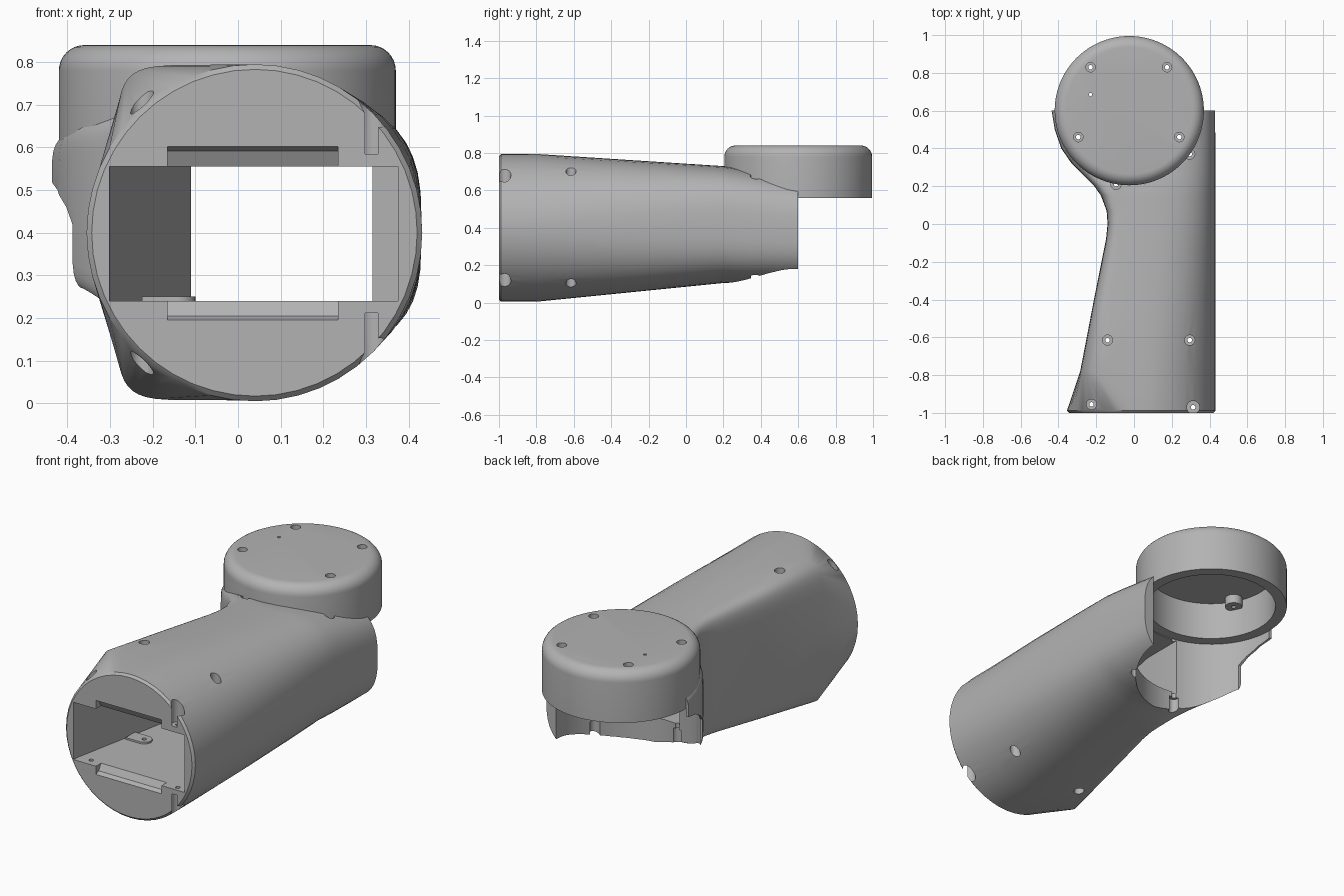
import bpy, bmesh
from math import pi, sin, cos, radians
from mathutils import Matrix

cube = bpy.data.objects.get("Cube")
if cube:
    bpy.data.objects.remove(cube, do_unlink=True)

# Single painted-plastic colour
grey = bpy.data.materials.new("plain_grey")
grey.use_nodes = True
grey.diffuse_color = (0.45, 0.45, 0.45, 1)
grey.node_tree.nodes["Principled BSDF"].inputs["Base Color"].default_value = grey.diffuse_color


def make(name, bm):
    bmesh.ops.recalc_face_normals(bm, faces=bm.faces)
    mesh = bpy.data.meshes.new(name)
    bm.to_mesh(mesh)
    bm.free()
    mesh.materials.append(grey)
    obj = bpy.data.objects.new(name, mesh)
    bpy.context.collection.objects.link(obj)
    return obj


def loft(name, rings):
    """Skin closed rings of equal length and cap both ends."""
    bm = bmesh.new()
    loops = [[bm.verts.new(p) for p in ring] for ring in rings]
    n = len(loops[0])
    for a, b in zip(loops, loops[1:]):
        for i in range(n):
            j = (i + 1) % n
            bm.faces.new((a[i], a[j], b[j], b[i]))
    bm.faces.new(loops[0])
    bm.faces.new(loops[-1])
    return make(name, bm)


def cylinder(name, x, y, z0, z1, r, segments=24):
    bm = bmesh.new()
    bmesh.ops.create_cone(bm, cap_ends=True, segments=segments, radius1=r, radius2=r,
                          depth=z1 - z0, matrix=Matrix.Translation((x, y, (z0 + z1) / 2)))
    return make(name, bm)


def prism_x(name, x0, x1, yz):
    return loft(name, [[(x, y, z) for y, z in yz] for x in (x0, x1)])


def spin(name, profile, x, y, steps=96):
    """Turn a closed (radius, z) profile about a vertical axis."""
    rings = [[(x + r * cos(2 * pi * k / steps), y + r * sin(2 * pi * k / steps), z)
              for k in range(steps)] for r, z in profile]
    return loft(name, rings)


def boolean(obj, tool, operation="DIFFERENCE"):
    mod = obj.modifiers.new("cut", "BOOLEAN")
    mod.operation, mod.solver, mod.object = operation, "EXACT", tool
    bpy.context.view_layer.objects.active = obj
    bpy.ops.object.modifier_apply(modifier=mod.name)
    bpy.data.objects.remove(tool, do_unlink=True)


def smooth(obj, angle=30):
    bpy.ops.object.select_all(action="DESELECT")
    obj.select_set(True)
    bpy.context.view_layer.objects.active = obj
    bpy.ops.object.shade_smooth_by_angle(angle=radians(angle))


def interp(table, t):
    for (a, u), (b, v) in zip(table, table[1:]):
        if t <= b:
            return u + (v - u) * max(0, t - a) / (b - a)
    return table[-1][1]


# Arm body: round front blending to a box-like left side and a waist
AXIS_X, AXIS_Y, MID = -0.025, 0.6, 0.04
left_edge = [(-1, -.343), (-.988, -.355), (-.78, -.285), (-.4, -.212), (-.08, -.148), (0, -.14),
             (.07, -.145), (.15, -.175), (.2, -.21), (.25, -.26), (.32, -.33), (.4, -.385),
             (.5, -.42), (.6, -.437)]
right_edge = [(-1, .42), (-.988, .432), (.6, .43)]
top = [(-1, .783), (-.988, .795), (-.8, .795), (.2, .73), (.6, .67)]
bottom = [(-1, .017), (-.988, .005), (-.8, .005), (.2, .105), (.6, .105)]
left_top = [(.2, .73), (.3, .69), (.6, .65)]
left_bottom = [(.1, .095), (.2, .14), (.3, .2), (.4, .24), (.6, .24)]
left_power = [(-.988, 2), (-.78, 8), (.6, 8)]
right_power = [(-.8, 2), (.3, 3), (.6, 3)]


def section(y, half=24):
    pts = []
    for k in range(2 * half):
        a = -pi / 2 + pi * k / half
        c, s = cos(a), sin(a)
        right = k <= half
        n = interp(right_power if right else left_power, y)
        zt, zb = interp(top, y), interp(bottom, y)
        if not right:
            zt = min(zt, interp(left_top, y)) if y > .2 else zt
            zb = max(zb, interp(left_bottom, y)) if y > .1 else zb
        wide = interp(right_edge, y) - MID if right else MID - interp(left_edge, y)
        sx = abs(c) ** (2 / n) * (1 if right else -1)
        sz = abs(s) ** (2 / n) * (1 if s > 0 else -1)
        pts.append((MID + wide * sx, y, (zt + zb) / 2 + (zt - zb) / 2 * sz))
    return pts


body = loft("arm_body", [section(y) for y, _ in left_edge])

# Round clearance below the joint, and the trimmed lower part of the thin horn
boolean(body, cylinder("joint_clearance", AXIS_X, AXIS_Y, -1, 2, .395, 128))
boolean(body, prism_x("horn_trim", -.6, -.2,
                      [(.41, -.1), (.41, .42), (.45, .46), (.52, .5), (.65, .53), (.65, -.1)]))

# Rectangular channel through the arm
FLOOR, CEILING = .24, .555
channel = [(-1.1, -.305), (-.97, -.3), (-.02, -.11), (.4, -.11)]
boolean(body, loft("channel", [[(x, y, FLOOR), (.375, y, FLOOR), (.375, y, CEILING), (x, y, CEILING)]
                               for y, x in channel]))

# Sloped lead-ins above and below the channel mouth
boolean(body, prism_x("lower_lead_in", -.165, .235,
                      [(-1.1, .195), (-1, .195), (-.975, .205), (-.95, .25), (-1.1, .25)]))
boolean(body, prism_x("upper_lead_in", -.165, .235,
                      [(-1.1, .602), (-1, .602), (-.975, .592), (-.95, .545), (-1.1, .545)]))

# Counterbored screw holes, top and bottom
screws = [(-.225, -.955), (.313, -.97), (-.14, -.615), (.295, -.615), (-.095, .21), (.295, .37)]
for x, y in screws:
    r = .034 if y < -.96 else .027
    boolean(body, cylinder("upper_bore", x, y, .585, 1, r))
    boolean(body, cylinder("lower_bore", x, y, -.2, .212, r))
    boolean(body, cylinder("screw_hole", x, y, -.1, .9, .012, 16))
smooth(body)

# Low pad on the channel floor around one screw
pad = cylinder("floor_pad", -.14, -.615, FLOOR - .01, FLOOR + .01, .04)
boolean(pad, prism_x("pad_web", -.225, -.14, [(-.655, .23), (-.575, .23), (-.575, .25), (-.655, .25)]), "UNION")
boolean(pad, cylinder("pad_hole", -.14, -.615, 0, .5, .012, 16))
smooth(pad)

# Joint cap: rounded lid, hollow underneath
R, TOP, RIM, ROUND, ROOF = .395, .84, .56, .06, .77
corner = [(R - ROUND + ROUND * cos(a), TOP - ROUND + ROUND * sin(a))
          for a in (k * pi / 16 for k in range(9))]
cap = spin("joint_cap", [(R, RIM)] + corner, AXIS_X, AXIS_Y)
boolean(cap, cylinder("cap_hollow", AXIS_X, AXIS_Y, .4, ROOF, .335, 96))

# Screw bosses and holes in the cap
cap_screws = [(-.23, .83), (.175, .83), (-.295, .46), (.24, .46)]
for x, y in cap_screws:
    boolean(cap, cylinder("cap_boss", x, y, ROOF - .05, ROOF + .02, .045), "UNION")
for x, y in cap_screws:
    boolean(cap, cylinder("cap_bore", x, y, TOP - .05, 1, .025))
    boolean(cap, cylinder("cap_screw_hole", x, y, .4, 1, .012, 16))
boolean(cap, cylinder("pin_hole", -.23, .685, .4, 1, .009, 12))
smooth(cap)
